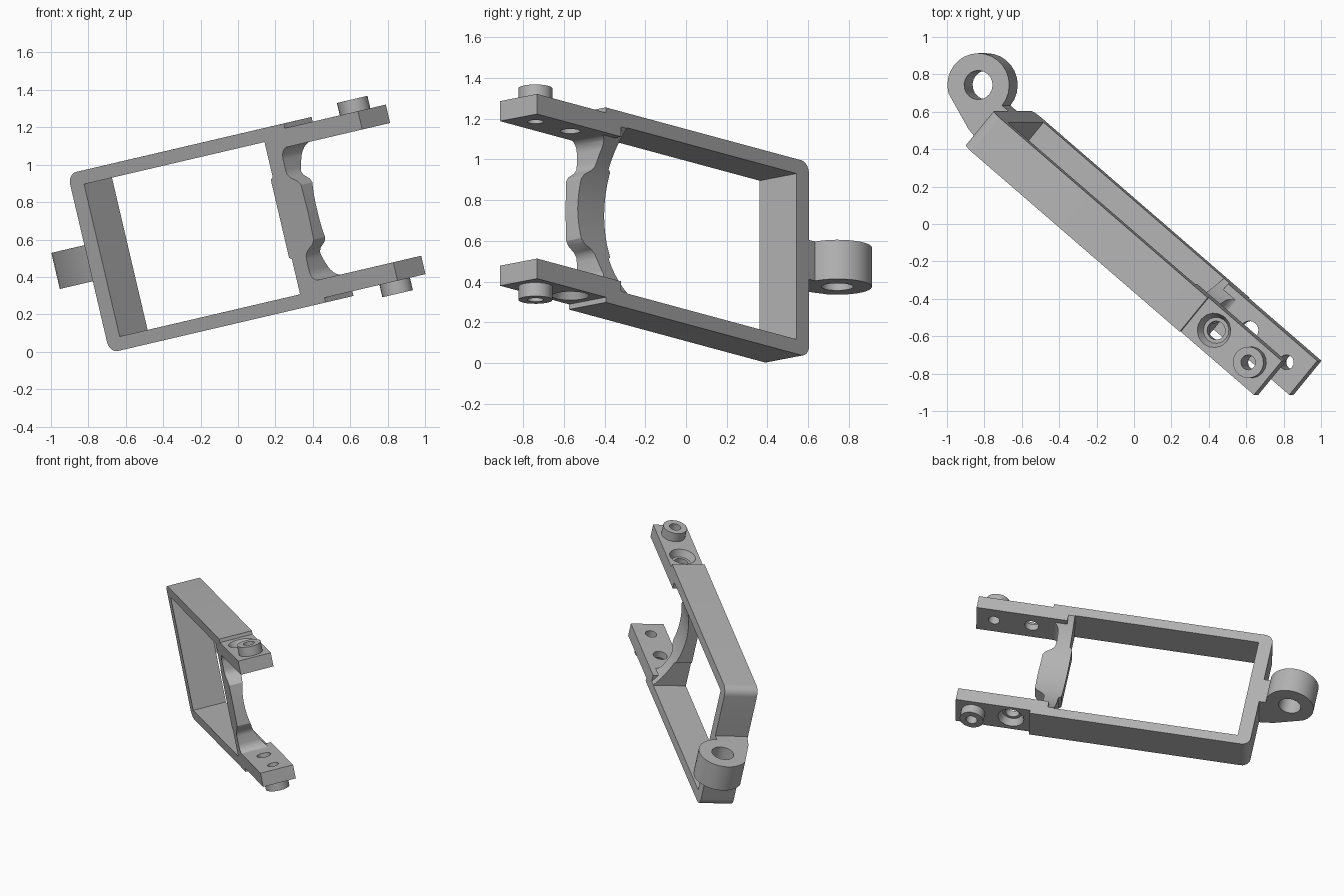
import bpy, bmesh, math
from mathutils import Matrix, Vector

cube = bpy.data.objects.get("Cube")
if cube:
    bpy.data.objects.remove(cube, do_unlink=True)

# Tilted frame: x = along arms, y = across width, z = between arms
along = Vector((0.745, -0.644, 0.174)).normalized()
across = Vector((0.627, 0.765, 0.147))
across = (across - along * across.dot(along)).normalized()
up = along.cross(across)
MID = 0.6415
W0, W1 = -0.108, 0.13
frame_matrix = Matrix((along, across, up)).transposed().to_4x4()
frame_matrix = frame_matrix @ Matrix.Translation((0, 0, MID))

grey = bpy.data.materials.new("grey")
grey.use_nodes = True
grey.diffuse_color = (0.45, 0.45, 0.45, 1)
grey.node_tree.nodes["Principled BSDF"].inputs["Base Color"].default_value = (0.45, 0.45, 0.45, 1)


def finish(name, bm):
    bmesh.ops.recalc_face_normals(bm, faces=bm.faces)
    mesh = bpy.data.meshes.new(name)
    bm.to_mesh(mesh)
    bm.free()
    mesh.materials.append(grey)
    ob = bpy.data.objects.new(name, mesh)
    bpy.context.collection.objects.link(ob)
    ob.matrix_world = frame_matrix
    return ob


def prism(name, points, a, b, axis):
    """Extrude a 2D outline from a to b along the width (y) or height (z)."""
    place = (lambda p, t: (p[0], t, p[1])) if axis == "y" else (lambda p, t: (p[0], p[1], t))
    bm = bmesh.new()
    face = bm.faces.new([bm.verts.new(place(p, a)) for p in points])
    new = bmesh.ops.extrude_face_region(bm, geom=[face])["geom"]
    shift = Vector(place((0, 0), b - a))
    bmesh.ops.translate(bm, vec=shift, verts=[v for v in new if isinstance(v, bmesh.types.BMVert)])
    return finish(name, bm)


def cone(name, x, y, z0, z1, r0, r1, sides=20):
    bm = bmesh.new()
    bmesh.ops.create_cone(bm, cap_ends=True, segments=sides, radius1=r0, radius2=r1,
                          depth=abs(z1 - z0))
    if z1 < z0:
        bmesh.ops.rotate(bm, matrix=Matrix.Rotation(math.pi, 3, "X"), verts=bm.verts)
    bmesh.ops.translate(bm, vec=(x, y, (z0 + z1) / 2), verts=bm.verts)
    return finish(name, bm)


def boolean(ob, tool, operation):
    mod = ob.modifiers.new("cut", "BOOLEAN")
    mod.operation, mod.solver, mod.object = operation, "EXACT", tool
    bpy.context.view_layer.objects.active = ob
    bpy.ops.object.modifier_apply(modifier=mod.name)
    bpy.data.objects.remove(tool, do_unlink=True)


def arc(cx, cy, r, start, end, steps):
    angles = [math.radians(start + (end - start) * i / steps) for i in range(steps + 1)]
    return [(cx + r * math.cos(a), cy + r * math.sin(a)) for a in angles]


def mirrored(half):
    return half + [(x, -z) for x, z in reversed(half)]


# U-shaped frame with two stepped arms and rounded outer corners
half = arc(-0.725, 0.4315, 0.06, 180, 90, 6)
half += [(0.765, 0.4915), (0.765, 0.4655), (1.29, 0.4655), (1.29, 0.3645),
         (0.65, 0.3645), (0.65, 0.418), (-0.69, 0.418)]
frame = prism("frame", mirrored(half), W0, W1, "y")

# Bosses, through holes and countersinks on both arms
for s in (1, -1):
    boolean(frame, cone("boss", 1.166, 0.015, s * 0.42, s * 0.5335, 0.084, 0.084), "UNION")
for s in (1, -1):
    boolean(frame, cone("pin_hole", 1.166, 0.015, s * 0.3, s * 0.6, 0.04, 0.04, 16), "DIFFERENCE")
    boolean(frame, cone("screw_hole", 0.9, 0.015, s * 0.3, s * 0.6, 0.05, 0.05, 16), "DIFFERENCE")
    boolean(frame, cone("countersink", 0.9, 0.015, s * 0.415, s * 0.467, 0.07, 0.093, 16), "DIFFERENCE")

# Cross bar, thicker in the middle and hollowed by an arch on the back
bar_half = [(0.605, 0.43), (0.605, 0.225), (0.588, 0.215)]
left = [(x, -z) for x, z in bar_half]
right_half = [(0.79, 0.0), (0.785, 0.15), (0.77, 0.172), (0.725, 0.2), (0.708, 0.22),
              (0.704, 0.245), (0.704, 0.3)]
right_half += arc(0.764, 0.31, 0.06, 180, 90, 5) + [(0.764, 0.43)]
right = [(x, -z) for x, z in reversed(right_half[1:])] + right_half
cross_bar = prism("cross_bar", bar_half + left[::-1] + right, W0, W1, "y")
arch = cone("arch_cutter", 0, 0, -0.5, 0.5, 0.618, 0.618, 96)
arch.data.transform(Matrix.Translation((0.7, 0.588, 0)) @ Matrix.Rotation(math.pi / 2, 4, "Y"))
boolean(cross_bar, arch, "DIFFERENCE")

# Hinge lug with its ring
outline = [(-0.75, 0.13), (-0.75, -0.1), (-0.8, -0.1), (-0.89, -0.085)]
outline += arc(-1.0, 0.13, 0.17, 235, 0, 18)
lug = prism("hinge_lug", outline, -0.098, 0.1, "z")
boolean(lug, cone("hinge_hole", -1.0, 0.13, -0.2, 0.2, 0.078, 0.078, 20), "DIFFERENCE")

for ob in (frame, cross_bar, lug):
    bpy.ops.object.select_all(action="DESELECT")
    ob.select_set(True)
    bpy.context.view_layer.objects.active = ob
    bpy.ops.object.shade_smooth_by_angle(angle=math.radians(32))
